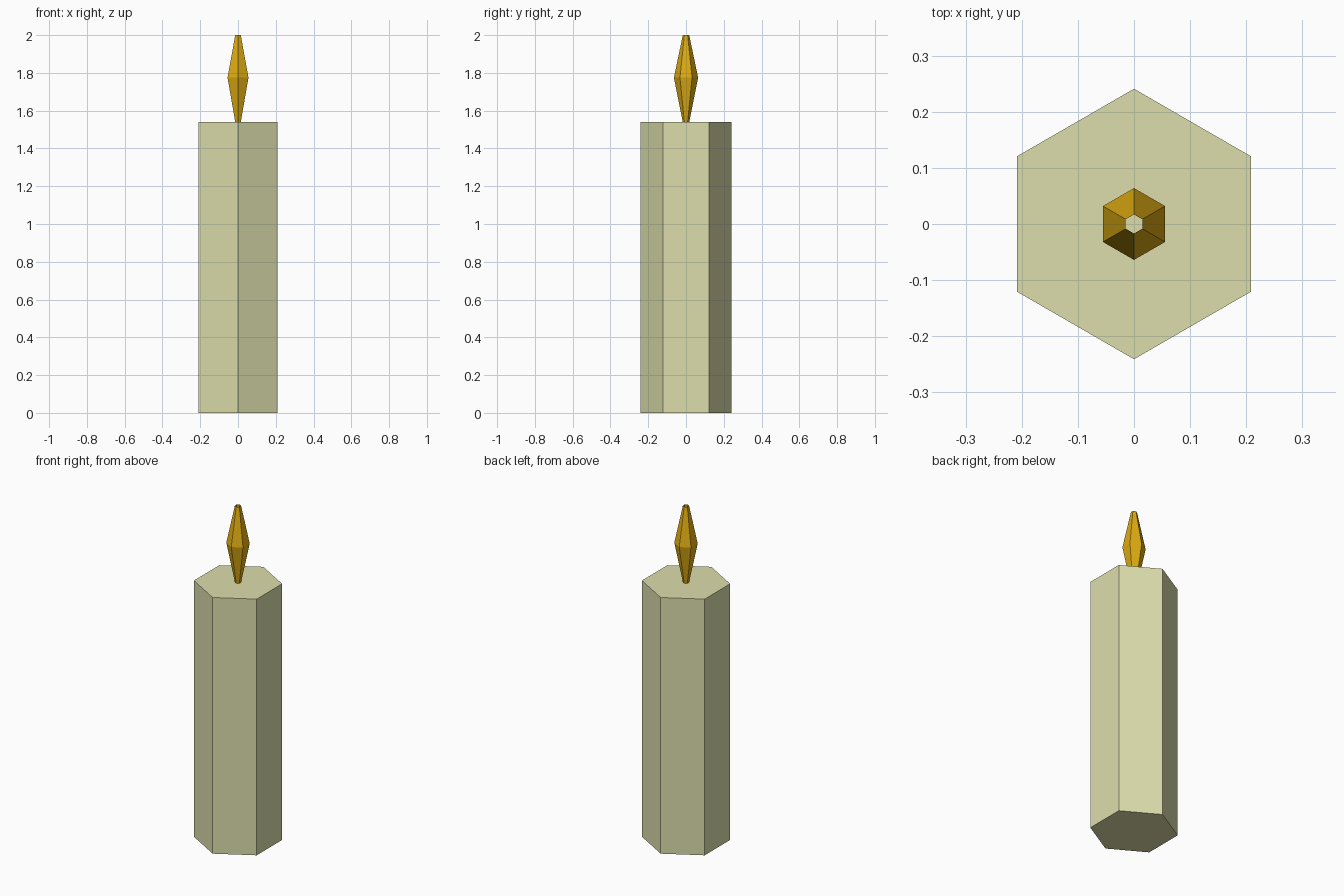
import bpy
import bmesh
from math import cos, sin, pi

cube = bpy.data.objects.get("Cube")
if cube:
    bpy.data.objects.remove(cube, do_unlink=True)


def make_material(name, rgb):
    mat = bpy.data.materials.new(name)
    mat.use_nodes = True
    colour = (*rgb, 1)
    mat.diffuse_color = colour
    mat.node_tree.nodes["Principled BSDF"].inputs["Base Color"].default_value = colour
    return mat


def hex_loft(name, profile, mat, capped):
    """Join six-sided rings, given as (radius, height), with flat faces."""
    bm = bmesh.new()
    rings = []
    for r, z in profile:
        angles = [pi / 2 + i * pi / 3 for i in range(6)]
        rings.append([bm.verts.new((r * cos(a), r * sin(a), z)) for a in angles])
    for low, high in zip(rings, rings[1:]):
        for i in range(6):
            j = (i + 1) % 6
            bm.faces.new((low[i], low[j], high[j], high[i]))
    if capped:
        bm.faces.new(rings[0][::-1])
        bm.faces.new(rings[-1])
    mesh = bpy.data.meshes.new(name)
    bm.to_mesh(mesh)
    bm.free()
    mesh.materials.append(mat)
    obj = bpy.data.objects.new(name, mesh)
    bpy.context.collection.objects.link(obj)
    return obj


wax = make_material("pale_wax", (0.72, 0.73, 0.41))
gold = make_material("flame_gold", (0.73, 0.41, 0.006))

# Solid wax column
hex_loft("candle_body", [(0.241, 0), (0.241, 1.54)], wax, True)

# Flame with an open tip
hex_loft("flame", [(0.017, 1.54), (0.064, 1.775), (0.017, 2.0)], gold, False)
